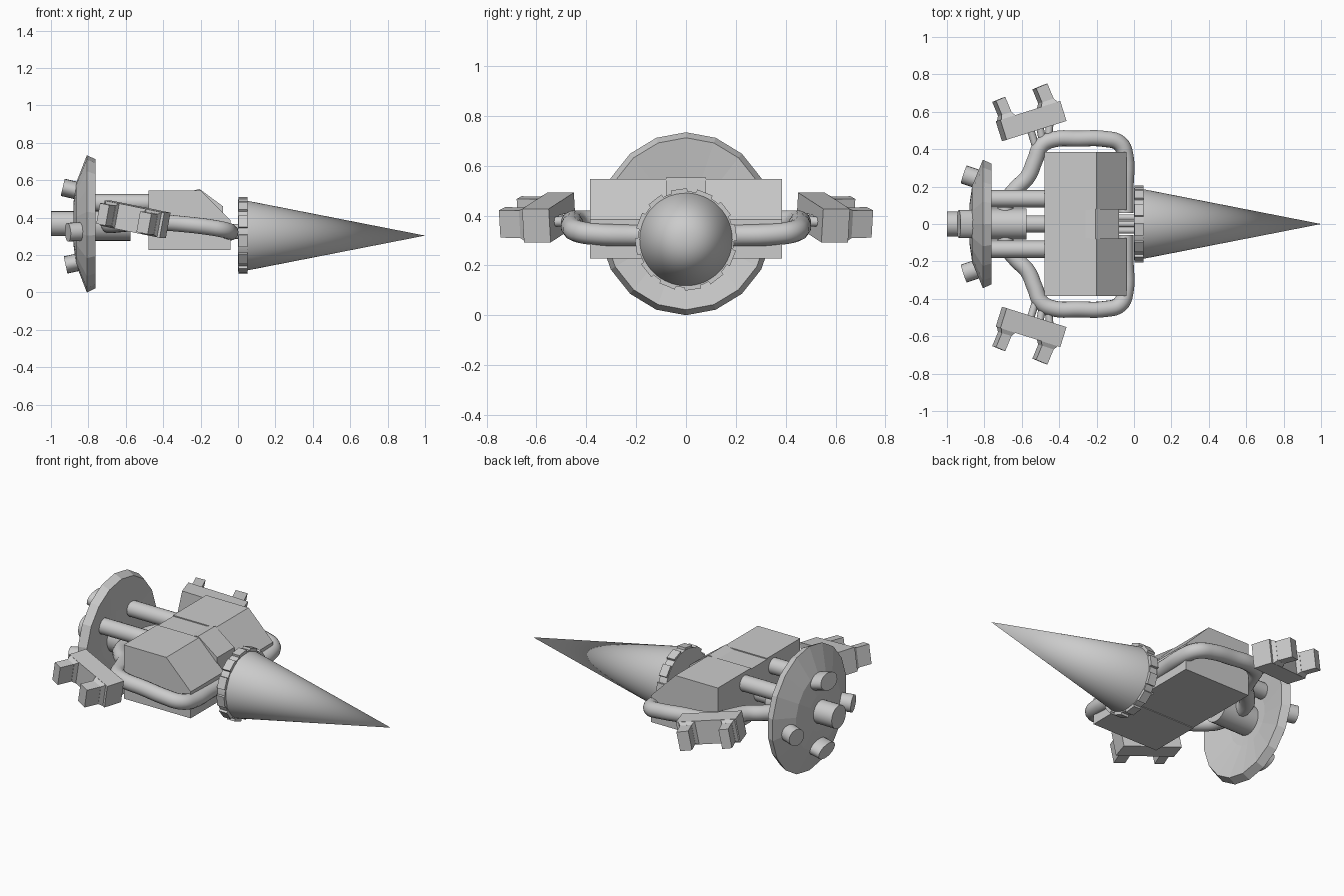
import bpy, bmesh
from math import radians, pi, cos, sin
from mathutils import Matrix, Vector

if "Cube" in bpy.data.objects:
    bpy.data.objects.remove(bpy.data.objects["Cube"])


def finish(bm, name, mirror=False, smooth=False):
    bmesh.ops.recalc_face_normals(bm, faces=bm.faces)
    me = bpy.data.meshes.new(name)
    bm.to_mesh(me)
    bm.free()
    ob = bpy.data.objects.new(name, me)
    bpy.context.collection.objects.link(ob)
    if smooth:
        bpy.ops.object.select_all(action='DESELECT')
        ob.select_set(True)
        bpy.context.view_layer.objects.active = ob
        bpy.ops.object.shade_smooth_by_angle(angle=radians(35))
    if mirror:
        m = ob.modifiers.new("mirror", 'MIRROR')
        m.use_axis = (False, True, False)
        m.use_mirror_merge = False
    return ob


def add_rod(bm, a, b, r1, r2=None, seg=20, wide=1.0):
    a, b = Vector(a), Vector(b)
    rot = (b - a).to_track_quat('Z', 'Y').to_matrix().to_4x4()
    mid = (a + b) / 2
    stretch = Matrix.Translation((0, mid.y, 0)) @ Matrix.Diagonal((1, wide, 1, 1)) @ Matrix.Translation((0, -mid.y, 0))
    bmesh.ops.create_cone(bm, cap_ends=True, segments=seg, radius1=r1,
                          radius2=r1 if r2 is None else r2, depth=(b - a).length,
                          matrix=stretch @ Matrix.Translation(mid) @ rot)


def rod(name, a, b, r1, r2=None, seg=20, mirror=False, wide=1.0):
    bm = bmesh.new()
    add_rod(bm, a, b, r1, r2, seg, wide)
    return finish(bm, name, mirror, True)


def add_box(bm, size, mat, top=(1, 1)):
    # box whose +y face can be tapered in x and z
    vs = bmesh.ops.create_cube(bm, size=1)['verts']
    for v in vs:
        if v.co.y > 0:
            v.co.x *= top[0]
            v.co.z *= top[1]
        v.co = mat @ Vector((v.co.x * size[0], v.co.y * size[1], v.co.z * size[2]))


def slab(name, profile, y0, y1, mirror=False):
    bm = bmesh.new()
    f = bm.faces.new([bm.verts.new((x, y0, z)) for x, z in profile])
    ext = bmesh.ops.extrude_face_region(bm, geom=[f])['geom']
    bmesh.ops.translate(bm, vec=(0, y1 - y0, 0),
                        verts=[g for g in ext if isinstance(g, bmesh.types.BMVert)])
    return finish(bm, name, mirror)


# Drill cone
rod("drill_cone", (0.03, 0, .304), (1.0, 0, .304), .19, 0.0, 64)

# Drill collar with raised plates
rod("drill_collar", (0.0, 0, .304), (.05, 0, .304), .193, seg=48)
bm = bmesh.new()
for i in range(12):
    rot = Matrix.Translation((.027, 0, .304)) @ Matrix.Rotation(radians(8 + 30 * i), 4, 'X')
    add_box(bm, (.05, .066, .03), rot @ Matrix.Translation((0, 0, -.188)))
finish(bm, "collar_plates")

# Short shafts between body and drill
rod("drill_shaft", (-.12, .035, .304), (.01, .035, .304), .017, mirror=True)
rod("drill_shaft_upper", (-.12, 0, .35), (.01, 0, .35), .017)

# Body: two side halves and a recessed centre strip
slab("body_side", [(-.478, .228), (-.04, .228), (-.04, .385), (-.2, .546), (-.478, .546)], .075, .385, True)
slab("body_centre", [(-.478, .232), (-.08, .232), (-.08, .46), (-.205, .553), (-.26, .54), (-.478, .54)], -.08, .08)

# Rear dish: lathed profile, slightly narrower in y
profile = [(-.805, 0), (-.795, .15), (-.762, .345), (-.808, .367), (-.865, .22), (-.88, .11), (-.882, 0)]
bm = bmesh.new()
N = 18
rings = []
for x, r in profile:
    if r == 0:
        rings.append([bm.verts.new((x, 0, .367))] * N)
    else:
        rings.append([bm.verts.new((x, .95 * r * sin(2 * pi * i / N), .367 + r * cos(2 * pi * i / N)))
                      for i in range(N)])
for p, q in zip(rings, rings[1:]):
    for i in range(N):
        j = (i + 1) % N
        bm.faces.new(list(dict.fromkeys([p[i], p[j], q[j], q[i]])))
finish(bm, "rear_dish")

# Thrusters on the back of the dish
rod("thruster_centre", (-1.0, 0, .368), (-.85, 0, .368), .067)
rod("thruster_top", (-.937, 0, .562), (-.83, 0, .537), .047, wide=1.6)
rod("thruster_bottom", (-.922, 0, .147), (-.83, 0, .167), .047, wide=1.6)
rod("thruster_side", (-.91, .265, .322), (-.82, .235, .327), .05, mirror=True)

# Struts and core between dish and body
rod("dish_strut", (-.79, .135, .48), (-.46, .135, .48), .046, mirror=True)
rod("engine_core", (-.8, 0, .36), (-.575, 0, .36), .084, seg=28)
rod("engine_neck", (-.58, 0, .37), (-.46, 0, .37), .046)

# Pipes that double as handle bars
path = [(-.046, .06, .32), (-.046, .2, .32), (-.046, .36, .325), (-.075, .43, .335), (-.16, .455, .35), (-.3, .456, .366),
        (-.43, .452, .376), (-.495, .42, .378), (-.53, .34, .375), (-.57, .25, .37),
        (-.63, .19, .365), (-.68, .12, .36), (-.69, .03, .36)]
for s, side in ((1, "left"), (-1, "right")):
    cu = bpy.data.curves.new(side + "_pipe", 'CURVE')
    cu.dimensions = '3D'
    cu.bevel_depth = .044
    cu.bevel_resolution = 4
    cu.resolution_u = 5
    cu.use_fill_caps = True
    sp = cu.splines.new('BEZIER')
    sp.bezier_points.add(len(path) - 1)
    for bp, (x, y, z) in zip(sp.bezier_points, path):
        bp.co = (x, s * y, z)
        bp.handle_left_type = bp.handle_right_type = 'AUTO'
    bpy.context.collection.objects.link(bpy.data.objects.new(side + "_pipe", cu))

# Side pods with two prongs each
pod = Matrix.Translation((-.55, .55, .392)) @ Matrix.Rotation(radians(17.5), 4, 'Z') @ Matrix.Rotation(radians(11), 4, 'Y')
bm = bmesh.new()
add_box(bm, (.342, .112, .137), pod)
for x, w in ((-.125, .07), (.11, .085)):
    add_box(bm, (w + .01, .025, .137), pod @ Matrix.Translation((x, .066, 0)), top=(.72, .82))
    lean = pod @ Matrix.Translation((x, .075, 0)) @ Matrix.Rotation(radians(5), 4, 'Z')
    add_box(bm, (w * .78, .09, .112), lean @ Matrix.Translation((0, .043, 0)))
finish(bm, "side_pod", mirror=True)

# Thin rods joining pods to pipes
bm = bmesh.new()
for a, b in (((-.515, .38, .377), (-.555, .51, .39)), ((-.485, .42, .377), (-.505, .53, .385)),
             ((-.46, .43, .377), (-.45, .54, .375))):
    add_rod(bm, a, b, .02, seg=12)
finish(bm, "pod_rods", mirror=True, smooth=True)
